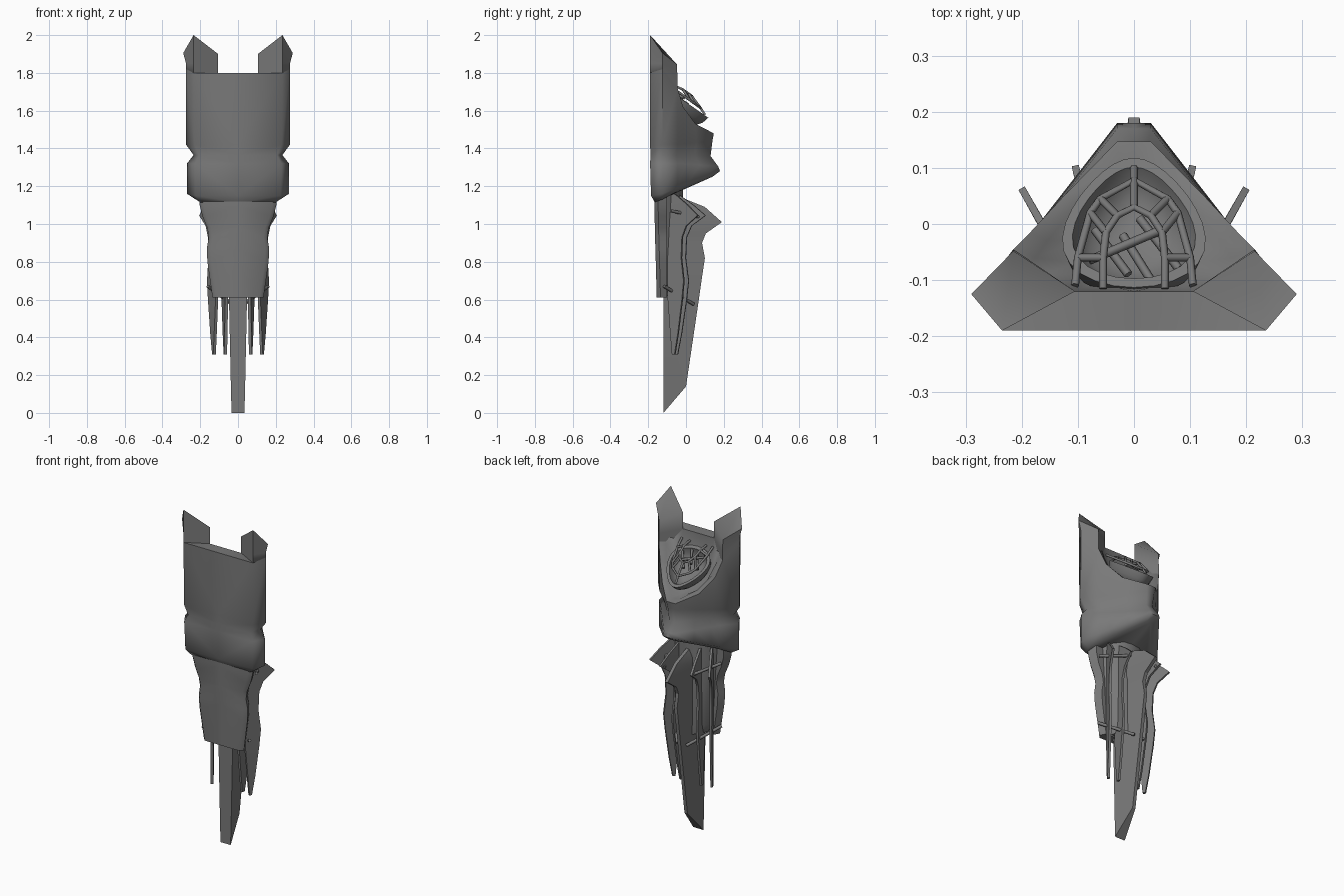
import bpy, bmesh, math
from mathutils import Vector, Matrix

if "Cube" in bpy.data.objects:
    bpy.data.objects.remove(bpy.data.objects["Cube"])

dark = bpy.data.materials.new("dark_grey")
dark.diffuse_color = (.19, .19, .19, 1)
dark.use_nodes = True
dark.node_tree.nodes["Principled BSDF"].inputs["Base Color"].default_value = dark.diffuse_color


def build(name, verts, faces, mirror=True, angle=35):
    """Mesh from half geometry, mirrored over x = 0."""
    bm = bmesh.new()
    vs = [bm.verts.new(v) for v in verts]
    for f in faces:
        bm.faces.new([vs[i] for i in f])
    if mirror:
        geom = bm.verts[:] + bm.edges[:] + bm.faces[:]
        bmesh.ops.mirror(bm, geom=geom, axis='X', merge_dist=0.0001)
        bmesh.ops.remove_doubles(bm, verts=bm.verts[:], dist=0.0001)
    bmesh.ops.recalc_face_normals(bm, faces=bm.faces[:])
    me = bpy.data.meshes.new(name)
    bm.to_mesh(me)
    bm.free()
    me.materials.append(dark)
    ob = bpy.data.objects.new(name, me)
    bpy.context.collection.objects.link(ob)
    bpy.ops.object.select_all(action='DESELECT')
    ob.select_set(True)
    bpy.context.view_layer.objects.active = ob
    bpy.ops.object.shade_smooth_by_angle(angle=math.radians(angle))
    return ob


def loft(name, rings, closed=False, mirror=True, angle=35):
    """Skin equal-length rings and cap both ends."""
    n = len(rings[0])
    verts = [p for r in rings for p in r]
    faces = []
    for k in range(len(rings) - 1):
        for i in range(n if closed else n - 1):
            j = (i + 1) % n
            faces.append((k*n + i, k*n + j, (k+1)*n + j, (k+1)*n + i))
    faces.append(tuple(range(n)))
    faces.append(tuple(range(len(verts) - n, len(verts))))
    return build(name, verts, faces, mirror, angle)


def tube(name, paths, radius):
    cu = bpy.data.curves.new(name, 'CURVE')
    cu.dimensions = '3D'
    cu.bevel_depth = radius
    cu.bevel_resolution = 1
    cu.use_fill_caps = True
    cu.materials.append(dark)
    for pts in paths:
        sp = cu.splines.new('POLY')
        sp.points.add(len(pts) - 1)
        for p, co in zip(sp.points, pts):
            p.co = (*co, 1)
    ob = bpy.data.objects.new(name, cu)
    bpy.context.collection.objects.link(ob)
    return ob


def flip(pts):
    return [(-x, y, z) for x, y, z in pts]


# Upper hull: triangular section with a waist and a scooped top
def hull_ring(f, s, d, b):
    f, s, d, b = map(Vector, (f, s, d, b))
    return [Vector((0, f.y, f.z)), f, s, d, d.lerp(b, .2), d.lerp(b, .55), b, Vector((0, b.y, b.z))]


hull = [
    hull_ring((.2, -.165, 1.115), (.22, -.125, 1.13), (.16, -.05, 1.17), (.025, .14, 1.25)),
    hull_ring((.225, -.185, 1.15), (.27, -.125, 1.16), (.205, -.045, 1.19), (.03, .18, 1.28)),
    hull_ring((.23, -.19, 1.32), (.27, -.125, 1.32), (.2, -.045, 1.32), (.03, .17, 1.305)),
    hull_ring((.205, -.188, 1.365), (.235, -.125, 1.365), (.18, -.05, 1.365), (.022, .13, 1.36)),
    hull_ring((.23, -.19, 1.42), (.275, -.125, 1.42), (.21, -.045, 1.42), (.025, .14, 1.44)),
    [(0, -.19, 1.8), (.235, -.19, 1.8), (.275, -.125, 1.82), (.215, -.045, 1.72),
     (.185, -.015, 1.62), (.125, .05, 1.53), (.03, .147, 1.48), (0, .147, 1.48)],
    [(0, -.12, 1.8), (.105, -.12, 1.8), (.16, -.09, 1.77), (.175, -.06, 1.71),
     (.155, -.03, 1.62), (.1, .035, 1.54), (.025, .105, 1.49), (0, .105, 1.49)],
    [(0, -.11, 1.6), (.07, -.105, 1.6), (.095, -.09, 1.59), (.105, -.07, 1.57),
     (.1, -.03, 1.54), (.07, .01, 1.51), (.02, .04, 1.49), (0, .04, 1.49)],
]
loft("upper_hull", hull, angle=65)

# Twin pointed prongs
loft("top_prongs", [
    [(.235, -.19, 1.8), (.275, -.125, 1.82), (.215, -.045, 1.72), (.105, -.12, 1.7)],
    [(.235, -.19, 1.85), (.275, -.125, 1.85), (.215, -.045, 1.77), (.105, -.12, 1.8)],
    [(.235, -.19, 2.0), (.29, -.125, 1.905), (.215, -.048, 1.845), (.105, -.12, 1.9)],
], closed=True, angle=65)

# Tilted egg-shaped bowl
tilt = Matrix.Translation((0, 0, 1.645)) @ Matrix.Rotation(-math.radians(35), 4, 'X')
N = 28


def bowl_ring(scale, depth):
    out = []
    for i in range(N):
        a = 2 * math.pi * i / N
        y = math.sin(a)
        x = .122 * math.cos(a) * (1 - .33 * y)
        out.append(tilt @ Vector((x * scale, (.141 * y + .003) * scale, -depth)))
    return out


loft("bowl", [bowl_ring(s, d) for s, d in
              ((.4, .1), (.75, .075), (.93, .04), (1, 0), (.86, 0), (.78, .03), (.62, .055), (.35, .07))],
     closed=True, mirror=False, angle=50)


# Lattice cage over the bowl
def on(x, y, h=0):
    return (x, y, 1.67 - .72 * y + h)


outer = [on(-.105, -.11), on(-.1, -.06), on(-.078, .02), on(-.06, .045), on(0, .078),
         on(.06, .045), on(.078, .02), on(.1, -.06), on(.105, -.11)]
inner = [on(-.055, -.115, -.01), on(-.055, -.06, .02), on(-.05, -.015, .03), on(-.03, .015, .03),
         on(0, .03, .03), on(.03, .015, .03), on(.05, -.015, .03), on(.055, -.06, .02), on(.055, -.115, -.01)]
spokes = [(outer[i], inner[i]) for i in range(1, 8)] + [(on(0, .1, -.02), outer[4])]
tube("bowl_cage", [outer, inner] + spokes, .007)
tube("bowl_cross_rods", [(on(-.08, -.065, -.02), on(.05, -.01, -.01)),
                         (on(-.02, -.02, -.03), on(.03, -.1, -.04)),
                         (on(.01, .01, -.03), on(.08, -.08, -.04)),
                         (on(-.07, -.01, -.04), on(-.01, -.09, -.05))], .008)

# Lower front plate
plate = []
for z, w, y in ((1.16, .205, -.168), (1.1, .203, -.168), (1.04, .188, -.166), (.98, .163, -.165),
                (.93, .155, -.164), (.87, .165, -.162), (.8, .162, -.16), (.61, .135, -.155)):
    plate.append([(0, y, z), (w - .02, y, z), (w, y + .02, z), (w - .02, -.1, z), (0, -.1, z)])
loft("lower_front_plate", plate, angle=60)

# Core carrying the fins
loft("fin_core", [[(0, -.12, z), (.14 * s, -.12, z), (.11 * s, -.06, z), (.05 * s, -.02, z), (0, -.015, z)]
                  for z, s in ((1.2, 1.1), (1.0, 1), (.68, .85), (.62, .6))], angle=50)

# Central keel fin: thick front edge, thin spiked back edge
rows = []
for yb, z in ((-.115, .005), (0, .14), (.068, .6), (.085, .72), (.1, .82), (.085, .9),
              (.105, .95), (.19, 1.01), (.1, 1.09), (-.05, 1.15)):
    w = .033 + .017 * min(1, z / .7)
    zf = {.005: 0, .14: .08}.get(z, z)
    rows.append([(0, -.12, zf), (w, -.12, zf), (w if yb < -.1 else .01, yb, z), (0, yb, z)])
loft("keel_fin", rows, angle=30)


# Two spiked slat fins per side, wavy outer edges
def slat(name, base, direction, reach):
    d = Vector((*direction, 0)).normalized()
    t = Vector((-d.y, d.x, 0)) * .008
    rings = []
    for z, r0, r1 in ((.31, .025, .04), (.42, .015, .06), (.6, 0, .085), (.7, 0, .095), (.82, 0, .08),
                      (.93, 0, .085), (.99, 0, .11), (1.045, 0, .18), (1.1, 0, .12), (1.16, 0, .04)):
        a = Vector((*base, z)) + d * r0
        b = Vector((*base, z)) + d * r1 * reach
        rings.append([a - t, b - t * .8, b + t * .8, a + t])
    loft(name, rings, closed=True)


slat("outer_slats", (.112, -.093), (.49, .87), 1.0)
slat("inner_slats", (.06, -.085), (.23, .97), 1.08)

# Tie rods through the fins
rods = [[(.18, -.08, 1.07), (.09, .08, 1.035)],
        [(.16, -.115, .67), (.03, .04, .575)]]
tube("tie_rods", rods + [flip(r) for r in rods], .009)
